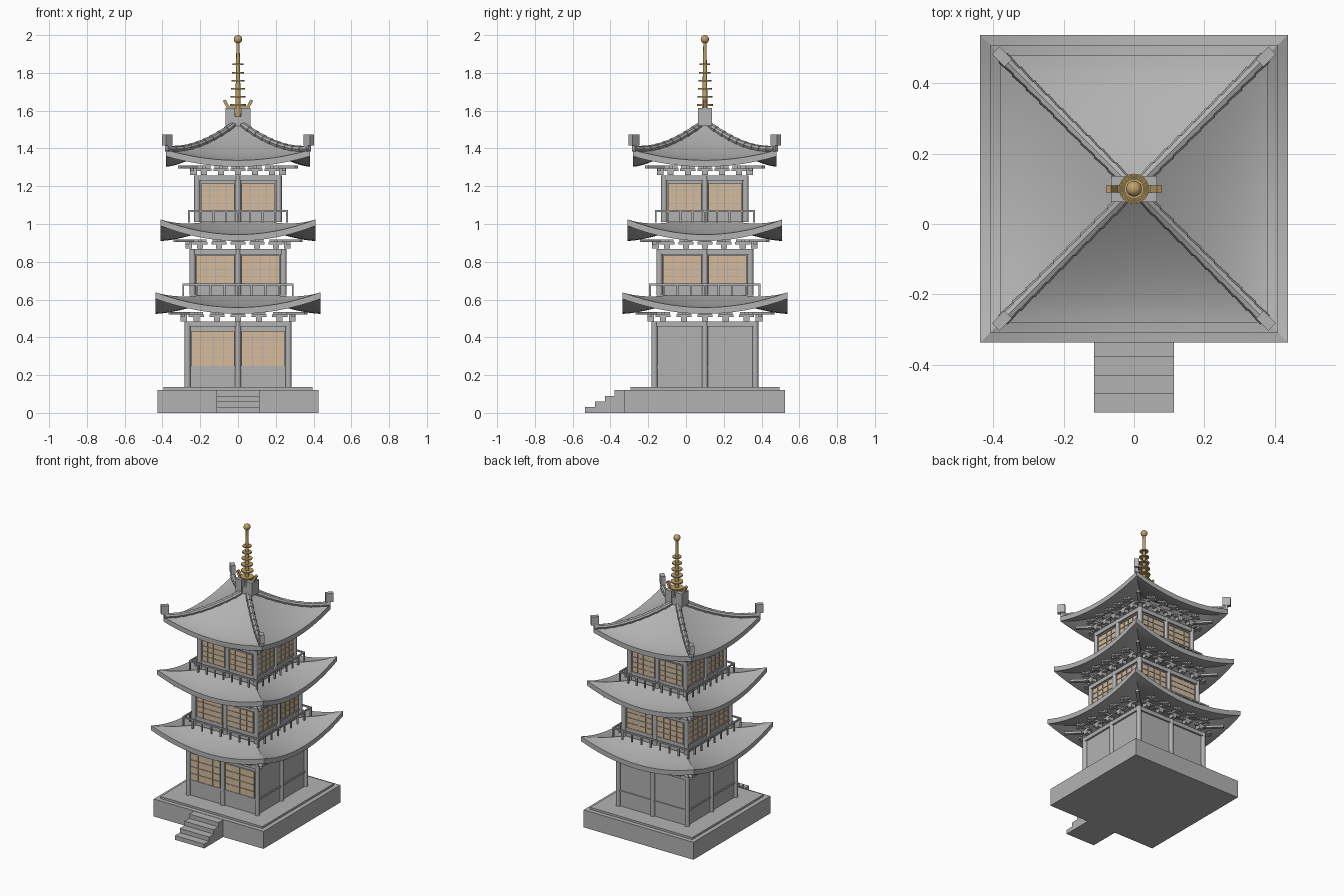
import bpy, bmesh, math
from mathutils import Matrix, Vector

if "Cube" in bpy.data.objects:
    bpy.data.objects.remove(bpy.data.objects["Cube"])

CY = 0.10                                   # tower axis is at y = 0.10
AXIS = Matrix.Translation((0, CY, 0))


def material(name, rgb):
    m = bpy.data.materials.new(name)
    m.diffuse_color = (*rgb, 1)
    m.use_nodes = True
    m.node_tree.nodes["Principled BSDF"].inputs["Base Color"].default_value = m.diffuse_color
    return m


GREY = material("stone grey", (0.45, 0.45, 0.45))
PAPER = material("paper tan", (0.68, 0.50, 0.32))
GOLD = material("brass gold", (0.52, 0.36, 0.14))


class Part:
    """Collects primitives into one named mesh object."""
    def __init__(self, name, mat):
        self.name, self.mat, self.bm = name, mat, bmesh.new()

    def box(self, x0, x1, y0, y1, z0, z1, m=Matrix()):
        c = Matrix.Translation(((x0 + x1) / 2, (y0 + y1) / 2, (z0 + z1) / 2))
        s = Matrix.Diagonal((x1 - x0, y1 - y0, z1 - z0, 1))
        bmesh.ops.create_cube(self.bm, size=1, matrix=m @ c @ s)

    def rod(self, a, b, r1, r2=None, n=12):
        a, b = Vector(a), Vector(b)
        d = b - a
        m = Matrix.Translation((a + b) / 2) @ d.to_track_quat('Z', 'Y').to_matrix().to_4x4()
        bmesh.ops.create_cone(self.bm, cap_ends=True, segments=n, radius1=r1,
                              radius2=r1 if r2 is None else r2, depth=d.length, matrix=m)

    def done(self, angle=35):
        me = bpy.data.meshes.new(self.name)
        self.bm.to_mesh(me)
        self.bm.free()
        me.materials.append(self.mat)
        me.shade_smooth()
        me.set_sharp_from_angle(angle=math.radians(angle))
        bpy.context.collection.objects.link(bpy.data.objects.new(self.name, me))


def sides():
    """Front, right, back, left frames; local -y points outward."""
    return [AXIS @ Matrix.Rotation(k * math.pi / 2, 4, 'Z') for k in range(4)]


def roof_z(d, t, eave, rise, lift):
    return eave + rise * (1 - d) ** 1.5 + lift * t * t * d ** 2


def roof(name, h, eave, rise, lift, thick=0.034, rings=14, steps=16):
    p = Part(name, GREY)
    for m in sides():
        grid = [[p.bm.verts.new(m @ Vector((t * d * h, -d * h, roof_z(d, t, eave, rise, lift))))
                 for t in [2 * j / steps - 1 for j in range(steps + 1)]]
                for d in [1 - i / rings for i in range(rings)]]
        tip = p.bm.verts.new(m @ Vector((0, 0, eave + rise)))
        for a, b in zip(grid, grid[1:]):
            for j in range(steps):
                p.bm.faces.new((a[j], a[j + 1], b[j + 1], b[j]))
        for j in range(steps):
            p.bm.faces.new((grid[-1][j], grid[-1][j + 1], tip))
    bmesh.ops.remove_doubles(p.bm, verts=p.bm.verts[:], dist=1e-5)
    ext = bmesh.ops.extrude_face_region(p.bm, geom=p.bm.faces[:], use_keep_orig=True)
    low = [v for v in ext["geom"] if isinstance(v, bmesh.types.BMVert)]
    bmesh.ops.translate(p.bm, verts=low, vec=(0, 0, -thick))
    bmesh.ops.recalc_face_normals(p.bm, faces=p.bm.faces[:])
    p.done(30)


def storey(n, w, z0, z1, s0, s1, screen_sides):
    """Walls, posts, beams and paper screens; w = half width over the posts."""
    wall, frame = Part(f"walls_{n}", GREY), Part(f"posts_and_beams_{n}", GREY)
    paper, bars = Part(f"paper_screens_{n}", PAPER), Part(f"screen_lattice_{n}", GREY)
    f, r = w - 0.016, 0.016                 # wall face, post radius
    wall.box(-f, f, -f, f, z0, z1 - 0.002, AXIS)
    for k, m in enumerate(sides()):
        for x in (-f, 0):
            frame.rod(m @ Vector((x, -f, z0)), m @ Vector((x, -f, z1)), r)
        frame.box(-f, f, -f - 0.012, -f + 0.01, z1 - 0.028, z1, m)
        frame.box(-f, f, -f - 0.006, -f + 0.01, s0 - 0.012, s0, m)
        if k not in screen_sides:
            continue
        for x0, x1 in ((-f + 0.022, -0.02), (0.02, f - 0.022)):
            paper.box(x0, x1, -f - 0.004, -f + 0.002, s0, s1, m)
            for i in range(5):
                x = x0 + (x1 - x0) * i / 4
                bars.box(x - 0.002, x + 0.002, -f - 0.008, -f, s0, s1, m)
                z = s0 + (s1 - s0) * i / 4
                bars.box(x0, x1, -f - 0.008, -f, z - 0.002, z + 0.002, m)
    for p in (wall, frame, paper, bars):
        p.done()


def brackets(n, w, z):
    """Stepped bracket arms between the wall top and the eaves."""
    p = Part(f"eave_brackets_{n}", GREY)
    for m in sides():
        for i in range(-2, 3):
            x = i * w * 0.39
            p.box(x - 0.016, x + 0.016, -w - 0.022, -w + 0.014, z, z + 0.035, m)
            p.box(x - 0.01, x + 0.01, -w - 0.085, -w + 0.03, z + 0.035, z + 0.05, m)
            p.box(x - 0.04, x + 0.04, -w - 0.02, -w, z + 0.022, z + 0.035, m)
            p.box(x - 0.035, x + 0.035, -w - 0.068, -w - 0.05, z + 0.035, z + 0.05, m)
        d = m @ Matrix.Translation((w, -w, 0)) @ Matrix.Rotation(math.pi / 4, 4, 'Z')
        p.box(-0.011, 0.011, -0.11, 0.03, z + 0.035, z + 0.05, d)
    p.done()


def railing(n, w, z0, z1):
    p = Part(f"balcony_railing_{n}", GREY)
    for m in sides():
        p.box(-w, w, -w, -w + 0.01, z1 - 0.01, z1, m)
        for i in range(8):
            x = -w + 0.005 + (2 * w - 0.01) * i / 8
            p.box(x - 0.005, x + 0.005, -w, -w + 0.01, z0, z1, m)
    p.done()


# Plinth and stairs
base = Part("base_plinth", GREY)
base.box(-0.425, 0.425, -0.425, 0.425, 0, 0.122, AXIS)
base.box(-0.395, 0.395, -0.395, 0.395, 0.122, 0.136, AXIS)
base.done()
stairs = Part("front_stairs", GREY)
for i in range(4):
    y = -0.535 + 0.0525 * i
    stairs.box(-0.113, 0.113, y, y + 0.0525, 0, 0.03 * (i + 1))
stairs.done()

# Three storeys with brackets, roofs and balconies
storey(1, 0.283, 0.136, 0.485, 0.246, 0.432, (0,))
storey(2, 0.257, 0.622, 0.867, 0.685, 0.832, (0, 1, 2, 3))
storey(3, 0.232, 1.010, 1.257, 1.073, 1.215, (0, 1, 2, 3))
brackets(1, 0.283, 0.485)
brackets(2, 0.257, 0.869)
brackets(3, 0.232, 1.259)
railing(2, 0.295, 0.620, 0.685)
railing(3, 0.265, 1.008, 1.073)
roof("lower_roof", 0.437, 0.558, 0.12, 0.08)
roof("middle_roof", 0.409, 0.944, 0.12, 0.08)
TOP = (1.337, 0.20, 0.055)
roof("top_roof", 0.38, *TOP)

# Hip ridge tiles with upright end blocks
ridge = Part("hip_ridge_tiles", GREY)
ends = Part("ridge_end_blocks", GREY)
for m in sides():
    pts = []
    for i in range(10):
        d = 0.06 + 0.92 * i / 9
        pts.append(m @ Vector((d * 0.38, -d * 0.38, roof_z(d, 1, *TOP) + 0.008)))
    for a, b in zip(pts, pts[1:]):
        ridge.rod(a, b, 0.015, 0.019, 8)
    e = m @ Matrix.Translation((0.375, -0.375, 0)) @ Matrix.Rotation(math.pi / 4, 4, 'Z')
    ends.box(-0.015, 0.015, -0.025, 0.025, 1.415, 1.474, e)
    ends.box(-0.012, 0.012, -0.005, 0.025, 1.385, 1.415, e)
ridge.done()
ends.done()

# Roof crown: two blocks and tilted brass tabs
crown, tabs = Part("crown_blocks", GREY), Part("crown_tabs", GOLD)
for s in (-1, 1):
    a, b = sorted((s * 0.016, s * 0.065))
    crown.box(a, b, -0.037, 0.037, 1.52, 1.614, AXIS)
    t = AXIS @ Matrix.Translation((s * 0.06, 0, 1.632)) @ Matrix.Rotation(s * 0.5, 4, 'Y')
    tabs.box(-0.008, 0.008, -0.01, 0.01, -0.027, 0.027, t)
crown.box(-0.016, 0.016, -0.03, 0.03, 1.52, 1.57, AXIS)
crown.done()
tabs.box(-0.055, 0.055, -0.01, 0.01, 1.612, 1.622, AXIS)
tabs.done()

# Brass spire with rings and ball
spire = Part("spire", GOLD)
spire.rod((0, CY, 1.56), (0, CY, 1.98), 0.015, 0.008, 16)
for i in range(6):
    z = 1.63 + 0.043 * i
    spire.rod((0, CY, z - 0.004), (0, CY, z + 0.004), 0.043 - 0.003 * i, n=24)
bmesh.ops.create_uvsphere(spire.bm, u_segments=20, v_segments=12, radius=0.022,
                          matrix=Matrix.Translation((0, CY, 1.978)))
spire.done()
